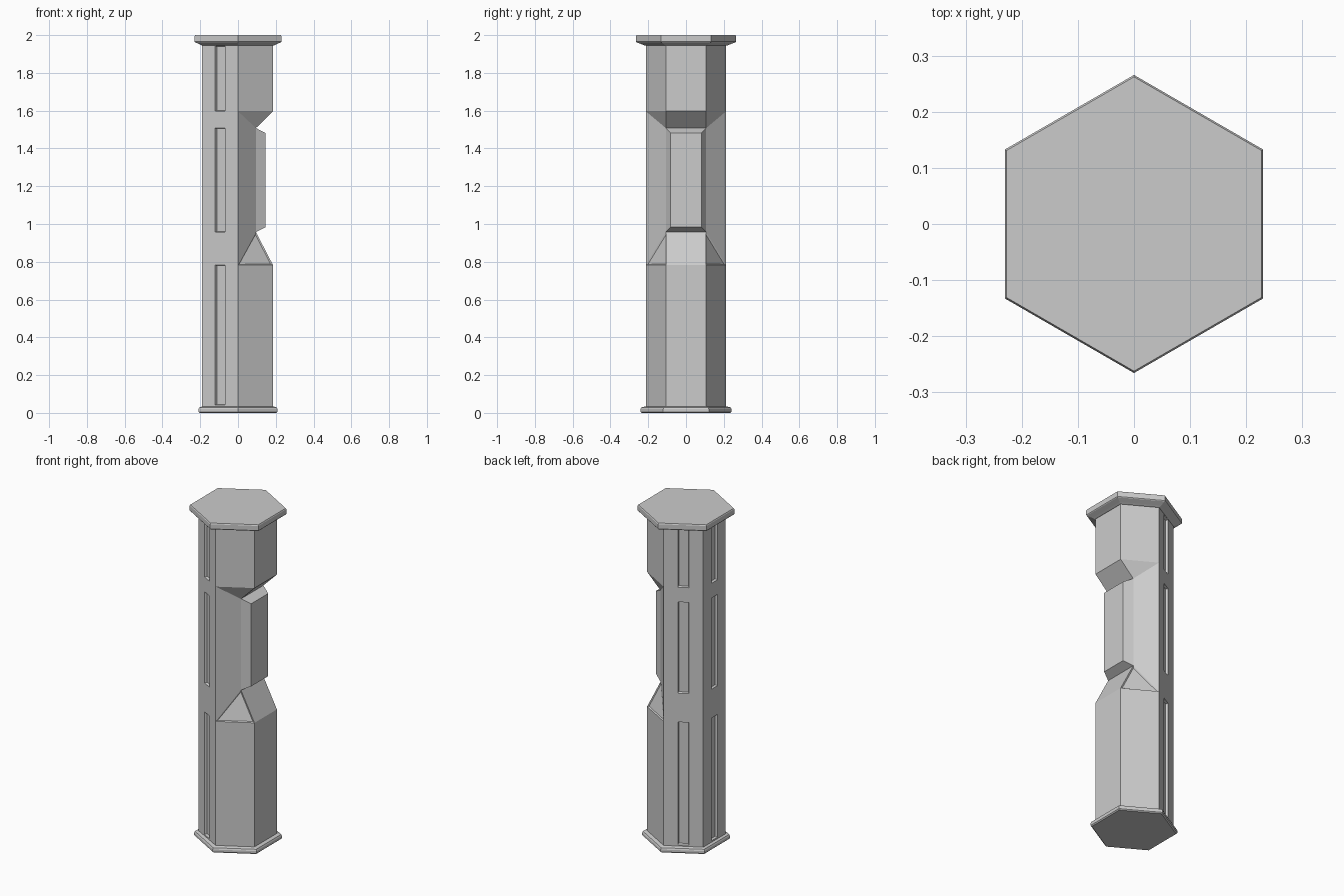
import bpy, bmesh, math
from mathutils import Vector

if "Cube" in bpy.data.objects:
    bpy.data.objects.remove(bpy.data.objects["Cube"])


def finish(bm, name):
    bmesh.ops.recalc_face_normals(bm, faces=bm.faces[:])
    me = bpy.data.meshes.new(name)
    bm.to_mesh(me)
    bm.free()
    ob = bpy.data.objects.new(name, me)
    bpy.context.collection.objects.link(ob)
    return ob


def hex_stack(name, profile):
    """Hexagonal solid from (apothem, z) steps, corners on the y axis."""
    bm = bmesh.new()
    rings = []
    for a, z in profile:
        r = a / math.cos(math.pi / 6)
        angles = [math.pi / 2 + i * math.pi / 3 for i in range(6)]
        rings.append([bm.verts.new((r * math.cos(t), r * math.sin(t), z)) for t in angles])
    for lo, hi in zip(rings, rings[1:]):
        for i in range(6):
            j = (i + 1) % 6
            bm.faces.new((lo[i], lo[j], hi[j], hi[i]))
    bm.faces.new(rings[0])
    bm.faces.new(rings[-1])
    return finish(bm, name)


# Foot and top slabs
hex_stack("foot_slab", [(.203, 0), (.209, .006), (.209, .02), (.205, .029), (.187, .034)])
hex_stack("top_slab", [(.19, 1.945), (.2, 1.95), (.227, 1.962), (.23, 1.966), (.23, 1.994), (.227, 2)])

# Column: left half keeps its section, right half narrows at the waist
bm = bmesh.new()
levels = [(.02, .185), (.042, .185), (.783, .185), (.957, .095),
          (1.508, .095), (1.597, .185), (1.943, .185), (1.97, .185)]
left = [Vector((0, .213)), Vector((-.19, .108)), Vector((-.19, -.108)), Vector((0, -.213))]
outline = []
for p, q in zip(left, left[1:]):
    outline += [p, p.lerp(q, .36), p.lerp(q, .64)]
outline.append(left[-1])
rings = []
for z, x in levels:
    pts = outline + [Vector((x, -.107)), Vector((x, .107))]
    rings.append([bm.verts.new((p.x, p.y, z)) for p in pts])

n = len(rings[0])
grooves, gussets, slope, bulge = [], [], [], []
for k, (lo, hi) in enumerate(zip(rings, rings[1:])):
    for i in range(n):
        a, b, c, d = lo[i], lo[(i + 1) % n], hi[(i + 1) % n], hi[i]
        if k in (2, 4) and i in (9, 11):
            # twisted sides of the waist split into triangles
            if (k == 2) == (i == 9):
                tris = [(a, b, c), (a, c, d)]
            else:
                tris = [(a, b, d), (b, c, d)]
            faces = [bm.faces.new(t) for t in tris]
            if k == 2:
                gussets += [f for f in faces if lo[10] in f.verts or lo[11] in f.verts
                            if sum(v in lo for v in f.verts) == 2]
            continue
        f = bm.faces.new((a, b, c, d))
        if i < 9 and i % 3 == 1 and k in (1, 3, 5):
            grooves.append(f)
        if i == 10 and k == 3:
            bulge.append(f)
bm.faces.new(rings[0])
bm.faces.new(rings[-1])
bmesh.ops.recalc_face_normals(bm, faces=bm.faces[:])

# Recessed strips, recessed triangular gussets, raised waist panel
bmesh.ops.inset_individual(bm, faces=grooves, thickness=.005, depth=-.014)
bmesh.ops.inset_individual(bm, faces=gussets, thickness=.012, depth=-.006)
bmesh.ops.inset_individual(bm, faces=bulge, thickness=.037, depth=.05)
finish(bm, "column")
